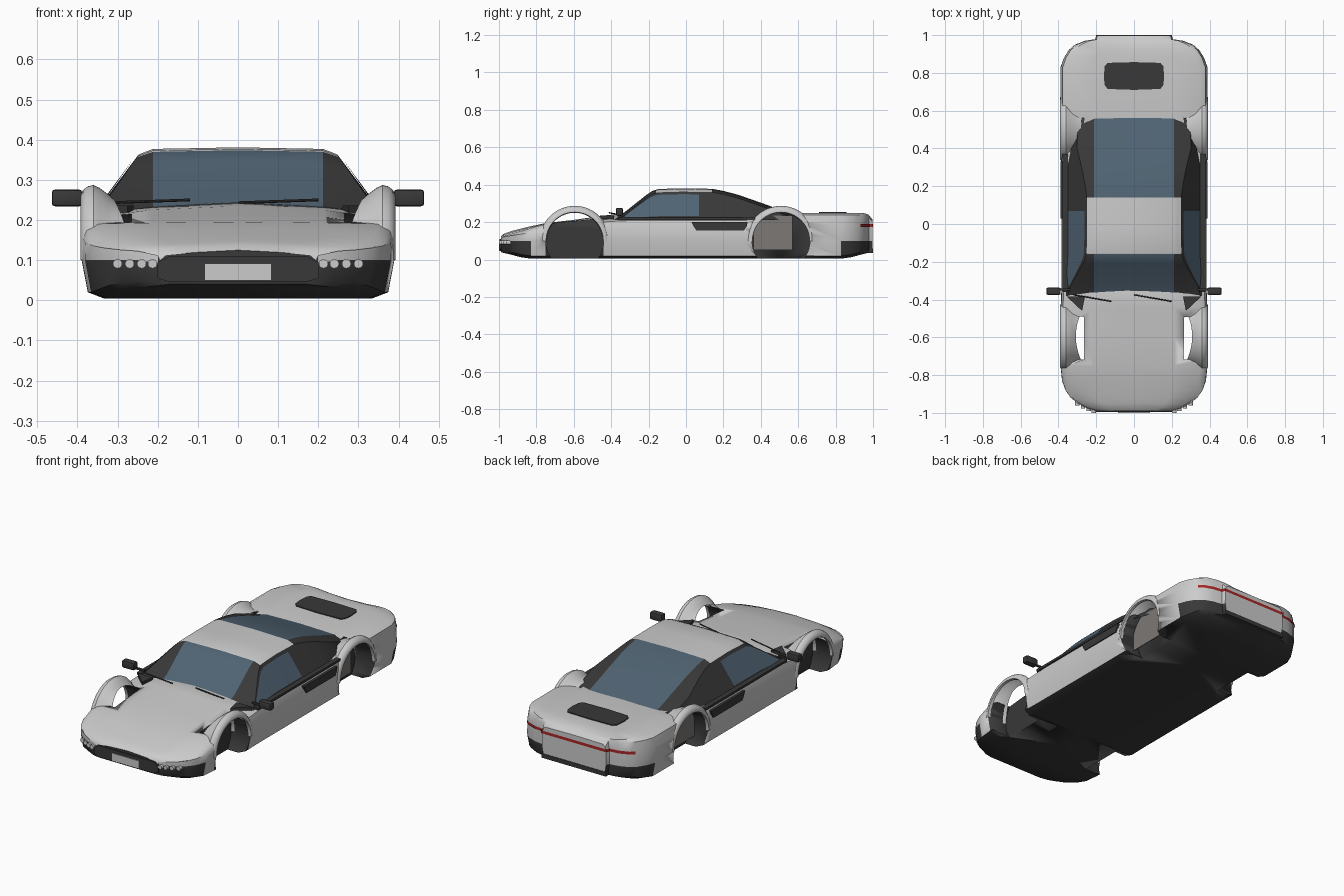
import bpy, bmesh, math
from mathutils import Vector

if "Cube" in bpy.data.objects:
    bpy.data.objects.remove(bpy.data.objects["Cube"])


def material(name, rgb):
    m = bpy.data.materials.new(name)
    m.diffuse_color = (*rgb, 1)
    m.use_nodes = True
    m.node_tree.nodes["Principled BSDF"].inputs["Base Color"].default_value = m.diffuse_color
    return m


DARK = material("dark_trim", (.04, .04, .04))
GLASS = material("tinted_glass", (.08, .125, .17))
RED = material("red_lens", (.4, .02, .02))
LINER = material("liner_grey", (.2, .19, .18))
WELLS = {"front": -.595, "rear": .508}
WELL_Z, WELL_R = .1, .155


def finish(name, bm, mat=None, angle=35):
    me = bpy.data.meshes.new(name)
    bm.to_mesh(me)
    bm.free()
    ob = bpy.data.objects.new(name, me)
    bpy.context.collection.objects.link(ob)
    if mat:
        me.materials.append(mat)
    bpy.ops.object.select_all(action='DESELECT')
    ob.select_set(True)
    bpy.context.view_layer.objects.active = ob
    bpy.ops.object.shade_smooth_by_angle(angle=math.radians(angle))
    return ob


def grid(name, rows, mat=None, centre=(0, 0, .1)):
    """Open surface through rows of points, facing away from centre."""
    bm = bmesh.new()
    vs = [[bm.verts.new(p) for p in r] for r in rows]
    for a, b in zip(vs, vs[1:]):
        for i in range(len(a) - 1):
            bm.faces.new((a[i], a[i + 1], b[i + 1], b[i]))
    bm.normal_update()
    if sum(f.normal.dot(f.calc_center_median() - Vector(centre)) for f in bm.faces) < 0:
        bmesh.ops.reverse_faces(bm, faces=bm.faces[:])
    return finish(name, bm, mat)


def prism(name, pts, offset, mat=None, bevel=0):
    """Flat outline extruded by an offset vector."""
    bm = bmesh.new()
    f = bm.faces.new([bm.verts.new(p) for p in pts])
    new = bmesh.ops.extrude_face_region(bm, geom=[f])['geom']
    bmesh.ops.translate(bm, vec=offset, verts=[v for v in new if isinstance(v, bmesh.types.BMVert)])
    bmesh.ops.recalc_face_normals(bm, faces=bm.faces[:])
    if bevel:
        bmesh.ops.bevel(bm, geom=bm.edges[:], offset=bevel, segments=2, affect='EDGES', profile=.5)
    return finish(name, bm, mat)


def box(name, lo, hi, mat=None, bevel=0):
    (a, b, c), (d, e, f) = lo, hi
    return prism(name, [(a, b, c), (d, b, c), (d, e, c), (a, e, c)], (0, 0, f - c), mat, bevel)


def cylinder(name, loc, r, depth, axis, mat=None, seg=24):
    bm = bmesh.new()
    bmesh.ops.create_cone(bm, cap_ends=True, segments=seg, radius1=r, radius2=r, depth=depth)
    q = Vector((0, 0, 1)).rotation_difference(Vector(axis))
    for v in bm.verts:
        v.co = q @ v.co + Vector(loc)
    return finish(name, bm, mat)


# Body: stations of (y, half width, bottom, shoulder height, centre height)
STATIONS = [(-.99, .20, .04, .112, .125), (-.975, .25, .035, .125, .137), (-.95, .297, .03, .132, .147),
            (-.92, .335, .022, .141, .156), (-.88, .363, .012, .152, .166), (-.83, .381, .005, .168, .178),
            (-.75, .389, .005, .19, .195), (-.6, .39, .005, .203, .212), (-.44, .387, .005, .213, .235),
            (-.36, .385, .005, .218, .244), (-.3, .385, .005, .22, .22), (.3, .385, .005, .22, .22),
            (.5, .387, .005, .236, .24), (.6, .39, .005, .25, .25), (.83, .389, .005, .25, .25),
            (.88, .371, .012, .25, .25), (.92, .346, .022, .25, .248), (.95, .312, .03, .248, .242),
            (.97, .26, .035, .243, .232), (.978, .207, .037, .238, .226), (.997, .2, .04, .212, .215)]


def section(w, zb, ze, zc):
    zm = min(.1, ze - .02)
    half = [(0, zb), (.86 * w, zb), (.96 * w, zb + .015), (w, zm), (.997 * w, (zm + ze) / 2 + .01),
            (.97 * w, ze - .012), (.9 * w, ze), (.55 * w, ze * .45 + zc * .55), (0, zc)]
    return half + [(-x, z) for x, z in half[-2:0:-1]]


bm = bmesh.new()
rings = [[bm.verts.new((x, y, z)) for x, z in section(*p)] for y, *p in STATIONS]
for a, b in zip(rings, rings[1:]):
    for i in range(len(a)):
        j = (i + 1) % len(a)
        bm.faces.new((a[i], a[j], b[j], b[i]))
bm.faces.new(rings[0])
bm.faces.new(rings[-1])
bmesh.ops.recalc_face_normals(bm, faces=bm.faces[:])
body = finish("body", bm)

# Wheel wells cut out of the body
for end, yc in WELLS.items():
    for s in (1, -1):
        cut = cylinder("well_cutter", (s * .365, yc, WELL_Z), WELL_R, .2, (1, 0, 0), seg=48)
        cut.hide_render = True
        mod = body.modifiers.new("well", 'BOOLEAN')
        mod.operation, mod.solver, mod.object = 'DIFFERENCE', 'EXACT', cut
        bpy.context.view_layer.objects.active = body
        bpy.ops.object.modifier_apply(modifier=mod.name)
        bpy.data.objects.remove(cut)

# Dark floor, wells and bumper corners
body.data.materials.clear()
body.data.materials.append(material("body_paint", (.8, .8, .8)))
body.data.materials.append(DARK)
for f in body.data.polygons:
    c, n = f.center, f.normal
    well = abs(c.x) > .26 and n.z < .7 and abs(c.x) < .38 and any(
        math.hypot(c.y - yc, c.z - WELL_Z) < WELL_R + .002 for yc in WELLS.values())
    bumper = abs(c.y) > .83 and c.z < .097 and c.y < .99
    f.material_index = int(n.z < -.5 or well or bumper)

# Raised fender arches
for end, yc in WELLS.items():
    for s in (1, -1):
        rows = []
        for k in range(33):
            t = math.pi * k / 32
            xin = (.308 if end == "front" else .28) - .04 * math.cos(t) ** 2
            prof = [(.375, .152), (.391, .153), (.392, .162), (.386, .175), (.374, .184), (.36, .187),
                    (.345, .18), (.325, .165), (xin, .15)]
            rows.append([(s * x, yc + r * math.cos(t), WELL_Z + r * math.sin(t)) for x, r in prof])
        grid(end + "_fender_arch", rows, centre=(s * .34, yc, .1))
for s in (1, -1):
    box("rear_well_liner", (s * .30, .36, .05), (s * .305, .57, .235), LINER)

# Cabin surface: s runs centre 0, pillar 1-2, base 3
ROOF = [(-.38, .228), (-.33, .252), (-.21, .347), (-.18, .367), (-.15, .377), (-.02, .381), (.14, .378), (.2, .367),
        (.28, .346), (.4, .304), (.5, .268), (.56, .248)]


def roof_z(y):
    for (a, p), (b, q) in zip(ROOF, ROOF[1:]):
        if y <= b:
            return p + (q - p) * (y - a) / (b - a)
    return ROOF[-1][1]


def cabin(y, s, off=0):
    zt = roof_z(y)
    zc = max(zt - .018, .216)
    xb = .36 - .08 * max(0, (y - .36) / .2)
    xc = min(.25 + (.36 - zc) * .7, xb - .005)
    pts = [(0, zt), (.212, zt - .004), (xc, zc), (xb, .212)]
    i = min(int(abs(s)), 2)
    f = abs(s) - i
    x = pts[i][0] * (1 - f) + pts[i + 1][0] * f + off
    return (math.copysign(x, s) if s else 0, y, pts[i][1] * (1 - f) + pts[i + 1][1] * f + off * .6)


def cabin_panel(name, y0, y1, cols, mat, off=0):
    ys = sorted({y0, y1} | {y for y, _ in ROOF if y0 < y < y1})
    grid(name, [[cabin(y, s, off) for s in cols] for y in ys], mat)


cabin_panel("windscreen", -.38, -.16, (-1, 0, 1), GLASS)
cabin_panel("roof", -.16, .14, (-2, -1.5, -1, 0, 1, 1.5, 2), None)
cabin_panel("rear_window", .14, .56, (-1, 0, 1), GLASS)
for s in (1, -1):
    cabin_panel("front_pillar", -.38, -.16, (s, 1.5 * s, 2 * s), DARK)
    cabin_panel("rear_pillar", .14, .56, (s, 1.5 * s, 2 * s), DARK)
    cabin_panel("cabin_side", -.38, .56, (2 * s, 3 * s), DARK)
    cabin_panel("side_window", -.325, .07, (2.1 * s, 2.88 * s), GLASS, .003)

# Side trim, air intakes, mirrors and cowl gaps
for s in (1, -1):
    box("sill_trim", (s * .35, -.36, .212), (s * .379, .37, .225), DARK)
    prism("side_intake", [(s * .36, .03, .2), (s * .36, .33, .2), (s * .36, .325, .178), (s * .36, .31, .155),
                          (s * .36, .055, .155), (s * .36, .04, .178)], (s * .03, 0, 0), DARK)
    box("mirror", (s * .388, -.375, .234), (s * .464, -.337, .276), DARK, .008)
    box("mirror_arm", (s * .335, -.352, .235), (s * .4, -.342, .245), DARK)
    prism("cowl_gap", [(s * .26, -.385, .2), (s * .355, -.385, .2), (s * .275, -.46, .2)], (0, 0, .036), DARK)

# Wipers
for x in (-.32, 0):
    a, b = Vector((x, -.375, .243)), Vector((x + .2, -.41, .25))
    cylinder("wiper", (a + b) / 2, .0035, (b - a).length, b - a, DARK, 8)

# Nose: grille, blank plate and round lamps
grille = [(.2, .055), (.2, .095), (.17, .11), (-.17, .11), (-.2, .095), (-.2, .055), (-.17, .045), (.17, .045)]
prism("grille", [(x, -.996, z) for x, z in grille], (0, .03, 0), DARK)
box("front_plate", (-.084, -1, .049), (.084, -.98, .092))
for s in (1, -1):
    for x, y in ((.3, -.947), (.27, -.963), (.24, -.977), (.213, -.987)):
        cylinder("headlamp", (s * x, y, .091), .0115, .026, (0, -1, 0), None, 20)

# Rear: wrap-round light strip, lower bumper and deck vent
outline = [(.338, .934), (.315, .954), (.262, .974), (.21, .98), (.203, .9995)]
outline += [(-x, y) for x, y in outline[::-1]]
grid("rear_light_strip", [[(x, y, z) for x, y in outline] for z in (.173, .189)], RED, (0, .5, .18))
box("rear_lower_trim", (-.2, .97, .036), (.2, 1, .06), DARK)
vent = [(.155, .735), (.16, .78), (.155, .835), (.14, .853), (0, .857)]
vent = [(.14, .715), *vent, *[(-x, y) for x, y in vent[-2::-1]], (-.14, .715), (0, .71)]
prism("deck_vent", [(x, y, .245) for x, y in vent], (0, 0, .01), DARK)
